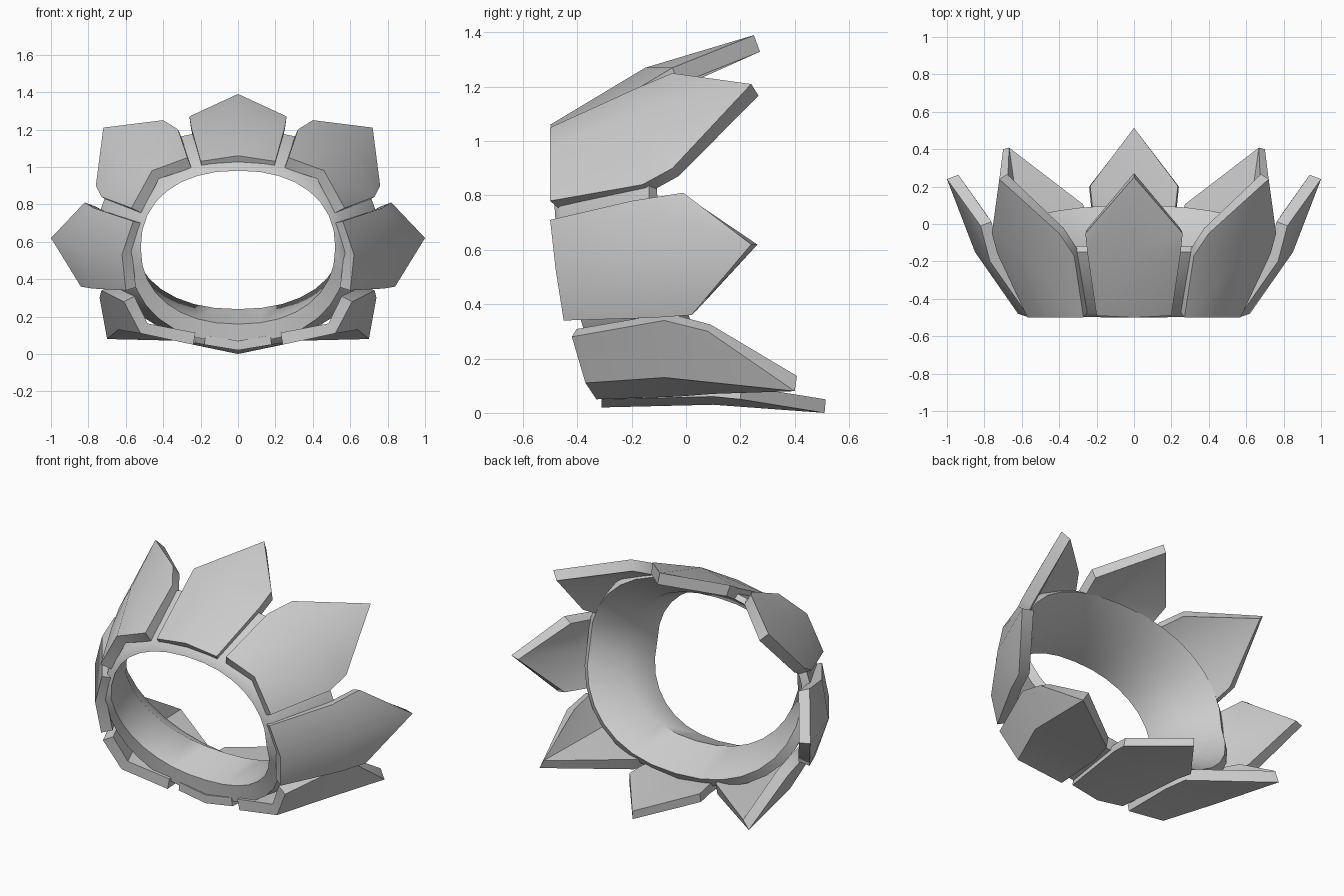
import bpy, bmesh, math
from mathutils import Vector

if "Cube" in bpy.data.objects:
    bpy.data.objects.remove(bpy.data.objects["Cube"])

AXIS_Z = 0.62


def finish(bm, name, angle):
    bmesh.ops.recalc_face_normals(bm, faces=bm.faces)
    me = bpy.data.meshes.new(name)
    bm.to_mesh(me)
    bm.free()
    ob = bpy.data.objects.new(name, me)
    bpy.context.collection.objects.link(ob)
    bpy.ops.object.select_all(action='DESELECT')
    ob.select_set(True)
    bpy.context.view_layer.objects.active = ob
    bpy.ops.object.shade_smooth_by_angle(angle=math.radians(angle))
    return ob


def petal(name, pts, sx=1, thick=0.065):
    """Pointed plate: front row (3), ridge row (3), two shoulders and a tip."""
    bm = bmesh.new()
    out = [bm.verts.new((x * sx, y, z)) for x, y, z in pts]
    quads = [(0, 1, 4, 3), (1, 2, 5, 4), (3, 4, 8, 6), (4, 5, 7, 8)]
    faces = [bm.faces.new([out[i] for i in q]) for q in quads]
    bm.normal_update()
    # make every outer face point away from the ring axis
    for f in faces:
        c = f.calc_center_median()
        if f.normal.dot(Vector((c.x, 0, c.z - AXIS_Z))) < 0:
            f.normal_flip()
    bm.normal_update()
    inner = [bm.verts.new(v.co - v.normal * thick) for v in out]
    for q in quads:
        bm.faces.new([inner[i] for i in reversed(q)])
    rim = [0, 1, 2, 5, 7, 8, 6, 3]
    for a, b in zip(rim, rim[1:] + rim[:1]):
        bm.faces.new((out[a], out[b], inner[b], inner[a]))
    return finish(bm, name, 42)


# petals, right half: front row, ridge row, shoulders, tip
TOP = [(-.2, -.49, 1.03), (0, -.5, 1.06), (.2, -.49, 1.03),
       (-.25, -.15, 1.21), (0, -.15, 1.27), (.25, -.15, 1.21),
       (-.26, -.05, 1.27), (.26, -.05, 1.27), (0, .25, 1.39)]
UPPER = [(.27, -.5, 1.05), (.46, -.5, .98), (.57, -.5, .78),
         (.32, -.17, 1.2), (.61, -.15, 1.1), (.73, -.16, .84),
         (.4, -.05, 1.25), (.76, -.05, .9), (.72, .24, 1.21)]
SIDE = [(.56, -.5, .71), (.62, -.48, .53), (.6, -.45, .34),
        (.77, -.2, .78), (.85, -.15, .58), (.78, -.12, .35),
        (.82, -.01, .81), (.84, .02, .36), (1.0, .24, .62)]
LOWER = [(.61, -.42, .28), (.52, -.37, .11), (.24, -.33, .05),
         (.73, -.08, .34), (.64, -.08, .13), (.25, -.03, .06),
         (.74, .08, .3), (.28, .1, .07), (.7, .4, .08)]
BOTTOM = [(-.18, -.31, .05), (0, -.31, .02), (.18, -.31, .05),
          (-.23, .1, .06), (0, .1, .03), (.23, .1, .06),
          (-.24, .2, .05), (.24, .2, .05), (0, .51, 0)]

petal("top_petal", TOP)
petal("bottom_petal", BOTTOM, thick=0.05)
for label, pts in (("upper", UPPER), ("side", SIDE), ("lower", LOWER)):
    for side, sx in (("right", 1), ("left", -1)):
        petal(f"{label}_petal_{side}", pts, sx)

# band joining the petals: (half width, top z, bottom z, top y, side y, bottom y) per loop
LOOPS = [(.52, .98, .16, -.5, -.47, -.31),
         (.56, 1.03, .24, -.3, -.27, -.1),
         (.71, 1.18, .12, -.12, -.1, .1),
         (.75, 1.2, .07, -.15, -.13, .07),
         (.58, 1.03, .06, -.48, -.45, -.3)]
N = 32
bm = bmesh.new()
rings = []
for rx, zt, zb, yt, ys, yb in LOOPS:
    ring = []
    for k in range(N):
        a = 2 * math.pi * k / N
        c, s = math.cos(a), math.sin(a)
        # slightly squared ellipse
        x = rx * math.copysign(abs(c) ** 0.9, c)
        h = math.copysign(abs(s) ** 0.9, s)
        z = (zt + zb) / 2 + h * (zt - zb) / 2
        y = ys + (yt - ys) * h if h > 0 else ys + (yb - ys) * -h
        ring.append(bm.verts.new((x, y, z)))
    rings.append(ring)
for r0, r1 in zip(rings, rings[1:] + rings[:1]):
    for k in range(N):
        j = (k + 1) % N
        bm.faces.new((r0[k], r0[j], r1[j], r1[k]))
finish(bm, "inner_band", 50)
